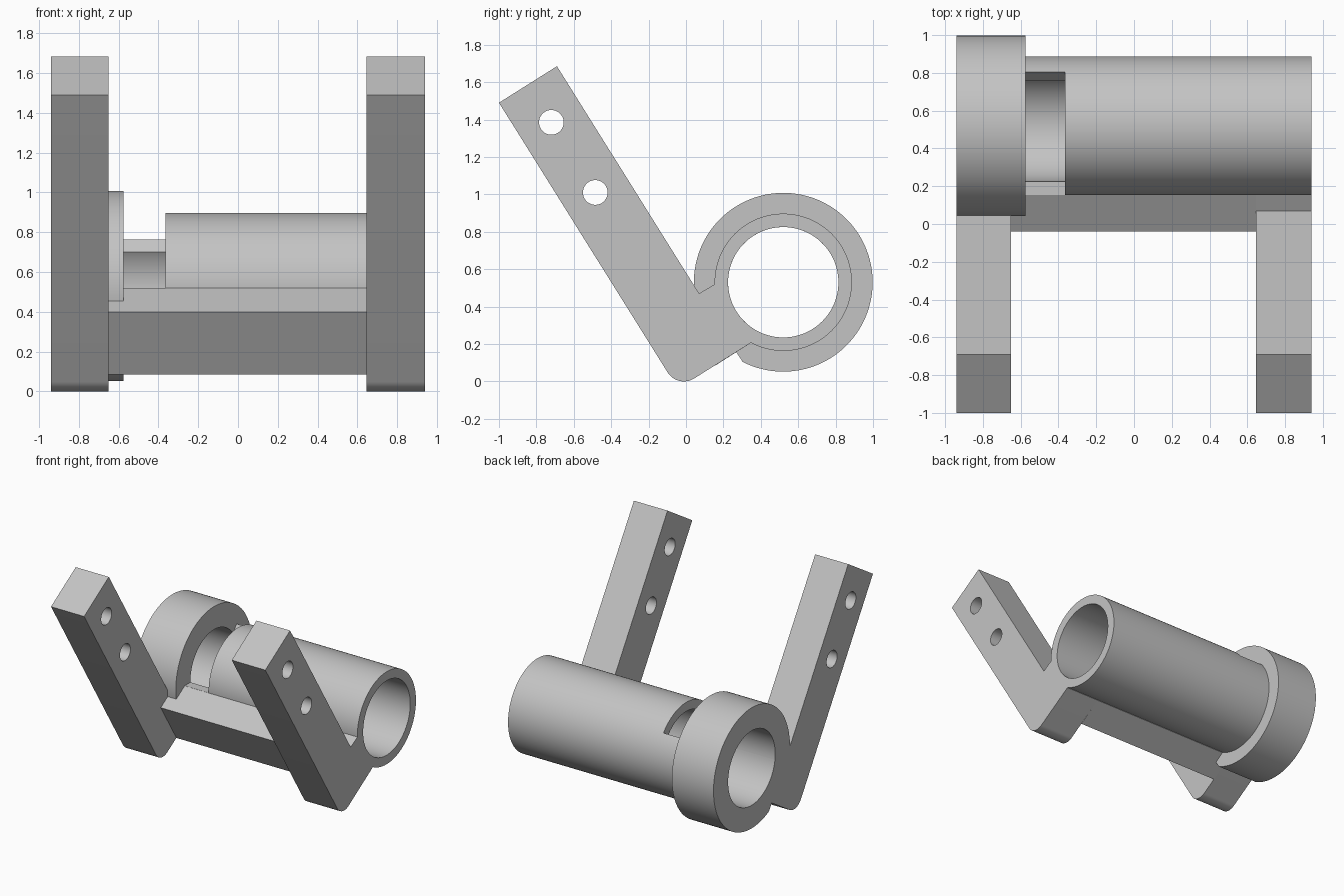
import bpy, bmesh
from math import radians, cos, sin

if "Cube" in bpy.data.objects:
    bpy.data.objects.remove(bpy.data.objects["Cube"], do_unlink=True)

GREY = (0.55, 0.55, 0.55, 1)
mat = bpy.data.materials.new("plain grey")
mat.use_nodes = True
mat.diffuse_color = GREY
mat.node_tree.nodes["Principled BSDF"].inputs["Base Color"].default_value = GREY

CENTRE = (0.52, 0.53)          # tube axis in (y, z)
BORE, TUBE, COLLAR = 0.295, 0.367, 0.478
END = 0.94                     # half length along x


def arc(c, r, a0, a1, n):
    """Points on an arc in the y-z plane, angles in degrees."""
    angles = [radians(a0 + (a1 - a0) * i / n) for i in range(n + 1)]
    return [(c[0] + r * cos(a), c[1] + r * sin(a)) for a in angles]


def circle(c, r, n=96):
    return arc(c, r, 0, 360, n)[:-1]


def prism(name, profile, x0, x1):
    """Extrude a y-z profile along x."""
    bm = bmesh.new()
    face = bm.faces.new([bm.verts.new((x0, y, z)) for y, z in profile])
    ext = bmesh.ops.extrude_face_region(bm, geom=[face], use_keep_orig=True)
    moved = [g for g in ext["geom"] if isinstance(g, bmesh.types.BMVert)]
    bmesh.ops.translate(bm, verts=moved, vec=(x1 - x0, 0, 0))
    bmesh.ops.recalc_face_normals(bm, faces=bm.faces)
    mesh = bpy.data.meshes.new(name)
    bm.to_mesh(mesh)
    bm.free()
    obj = bpy.data.objects.new(name, mesh)
    bpy.context.collection.objects.link(obj)
    mesh.materials.append(mat)
    return obj


def select(obj):
    bpy.ops.object.select_all(action="DESELECT")
    obj.select_set(True)
    bpy.context.view_layer.objects.active = obj


def cut(obj, profile, x0, x1):
    """Subtract a prism from an object."""
    cutter = prism("cutter", profile, x0, x1)
    cutter.hide_render = True
    mod = obj.modifiers.new("cut", "BOOLEAN")
    mod.operation = "DIFFERENCE"
    mod.solver = "EXACT"
    mod.object = cutter
    select(obj)
    bpy.ops.object.modifier_apply(modifier=mod.name)
    bpy.data.objects.remove(cutter, do_unlink=True)


def smooth(obj):
    select(obj)
    bpy.ops.object.shade_smooth_by_angle(angle=radians(25))


# Shared end of the foot, buried in the tube wall
foot = [(0.155, 0.52)] + arc(CENTRE, 0.33, 183, 240, 12) + [(0.345, 0.205)]

# Two bent arms with a rounded heel and two bolt holes each
heel = arc((-0.011, 0.103), 0.103, 302, 212, 16)
arm_profile = [(-1, 1.49), (-0.69, 1.685), (0.07, 0.47)] + foot + heel
for name, x0, x1 in (("right_arm", -END, -0.65), ("left_arm", 0.645, END)):
    arm = prism(name, arm_profile, x0, x1)
    for hole in ((-0.72, 1.385), (-0.485, 1.01)):
        cut(arm, circle(hole, 0.066, 48), x0 - 0.1, x1 + 0.1)
    smooth(arm)

# Cross beam joining the arms below the tube
prism("cross_beam", [(-0.04, 0.4)] + foot + [(0.157, 0.085)], -0.65, 0.645)

# Tube with a window next to the collar
tube = prism("tube", circle(CENTRE, TUBE), -0.575, END)
cut(tube, circle(CENTRE, BORE), -1.1, 1.1)
window = [(0.1, 0.52), (0.5, 0.52), (0.76, 0.7), (0.805, 0.765),
          (0.9, 0.9), (0.9, 1), (0.1, 1)]
cut(tube, window, -0.7, -0.365)
smooth(tube)

# Thick collar, open where the foot runs into it
collar_profile = (arc(CENTRE, COLLAR, 243, 550, 82)
                  + arc(CENTRE, BORE, 550, 243, 82) + [(0.27, 0.155)])
smooth(prism("collar", collar_profile, -END, -0.575))

# Bore wall closing the collar's opening behind the foot
liner_profile = arc(CENTRE, BORE, 188, 245, 16) + arc(CENTRE, 0.34, 245, 188, 16)
smooth(prism("collar_liner", liner_profile, -END, -0.575))
